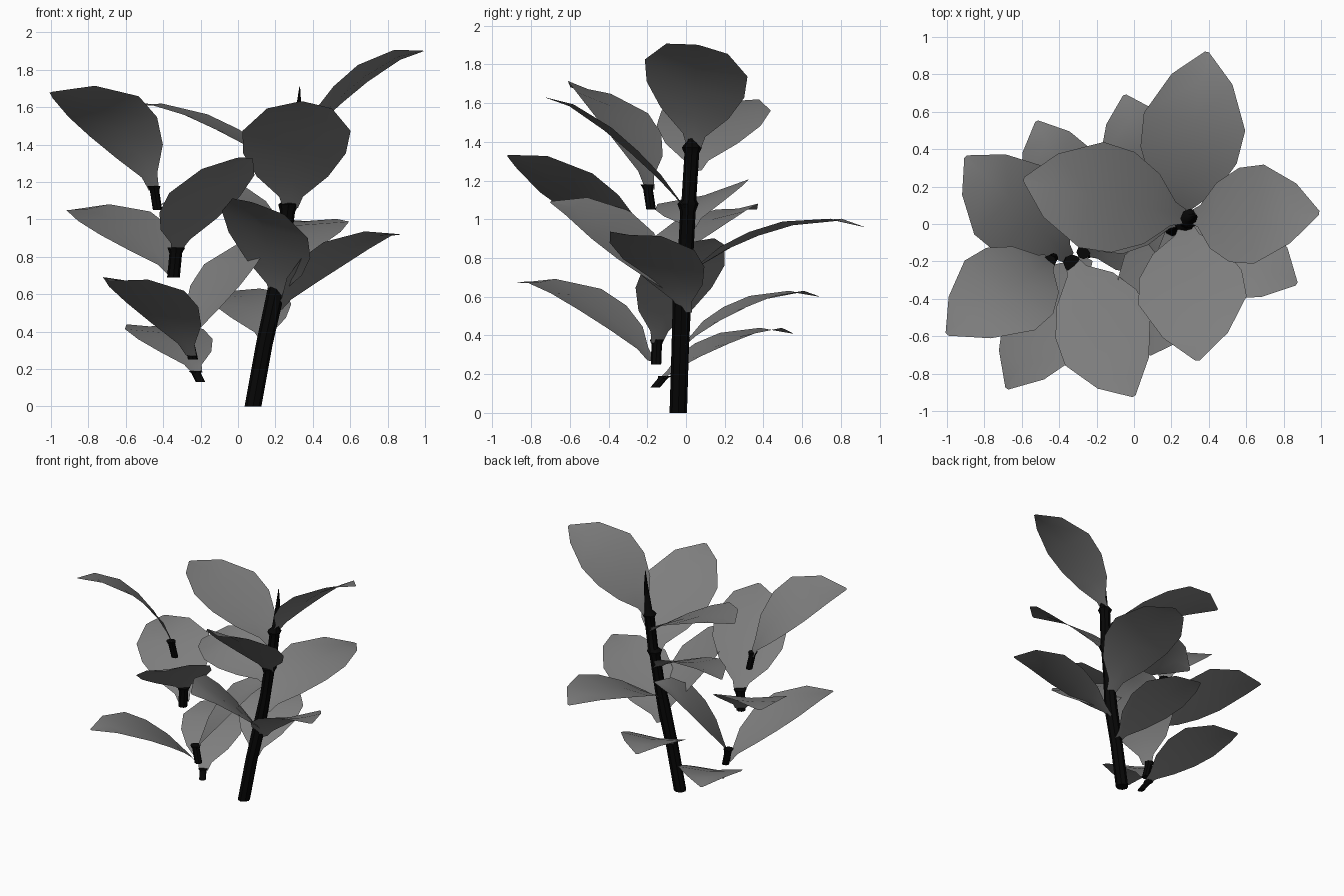
import bpy
import bmesh
import math
from mathutils import Vector

cube = bpy.data.objects.get("Cube")
if cube:
    bpy.data.objects.remove(cube, do_unlink=True)


def material(name, rgb):
    mat = bpy.data.materials.new(name)
    mat.use_nodes = True
    color = (*rgb, 1)
    mat.diffuse_color = color
    mat.node_tree.nodes["Principled BSDF"].inputs["Base Color"].default_value = color
    return mat


LEAF = material("leaf grey", (0.21, 0.21, 0.21))
STEM = material("stem black", (0.002, 0.002, 0.002))


def finish(bm, name, mat, angle):
    bmesh.ops.recalc_face_normals(bm, faces=bm.faces)
    mesh = bpy.data.meshes.new(name)
    bm.to_mesh(mesh)
    bm.free()
    mesh.materials.append(mat)
    obj = bpy.data.objects.new(name, mesh)
    bpy.context.collection.objects.link(obj)
    bpy.ops.object.select_all(action="DESELECT")
    obj.select_set(True)
    bpy.context.view_layer.objects.active = obj
    bpy.ops.object.shade_smooth_by_angle(angle=math.radians(angle))


# Place along the leaf, relative half width, extra rise before the drooping tip
OUTLINE = [(0, 0.14, 0), (0.08, 0.22, 0), (0.23, 0.66, 0), (0.42, 0.95, 0),
           (0.62, 1, 0.01), (0.86, 0.6, 0.02), (1, 0.04, 0)]


def leaf(name, base, tip, width, lift, roll=0):
    """Arched single-sheet blade; positive roll raises its right-hand edge."""
    base, tip = Vector(base), Vector(tip)
    flat = (tip - base).cross(Vector((0, 0, 1))).normalized()
    up = flat.cross(tip - base).normalized()
    angle = math.radians(roll)
    side = flat * math.cos(angle) + up * math.sin(angle)
    normal = up * math.cos(angle) - flat * math.sin(angle)
    control = (base + tip) / 2 + up * lift * 2
    bm = bmesh.new()
    previous = None
    for t, w, rise in OUTLINE:
        center = base * (1 - t) ** 2 + control * 2 * t * (1 - t) + tip * t * t
        center += up * rise
        half = side * w * width / 2
        fold = normal * 0.01 * w
        row = [bm.verts.new(p) for p in
               (center - half + fold, center - fold, center + half + fold)]
        if previous:
            for i in range(2):
                bm.faces.new((previous[i], previous[i + 1], row[i + 1], row[i]))
        previous = row
    finish(bm, name, LEAF, 60)


def stalk(name, rings, sides=8):
    """Tube through rings of (x, y, z, radius)."""
    bm = bmesh.new()
    loops = []
    for x, y, z, r in rings:
        loops.append([bm.verts.new((x + r * math.cos(math.tau * i / sides),
                                    y + r * math.sin(math.tau * i / sides), z))
                      for i in range(sides)])
    for a, b in zip(loops, loops[1:]):
        for i in range(sides):
            j = (i + 1) % sides
            bm.faces.new((a[i], a[j], b[j], b[i]))
    bm.faces.new(loops[0])
    bm.faces.new(loops[-1])
    finish(bm, name, STEM, 40)


# Main stem with flared nodes and a pointed shoot
stalk("main_stem", [
    (0.08, -0.04, 0, 0.045), (0.14, -0.03, 0.33, 0.045),
    (0.2, -0.02, 0.6, 0.048), (0.24, 0, 0.85, 0.04),
    (0.265, 0.01, 1.04, 0.04), (0.27, 0.01, 1.08, 0.055),
    (0.28, 0.015, 1.1, 0.038), (0.3, 0.03, 1.34, 0.038),
    (0.3, 0.03, 1.37, 0.052), (0.31, 0.03, 1.4, 0.028),
    (0.325, 0.04, 1.6, 0.014), (0.33, 0.04, 1.71, 0.002)])

# Short separate stalks carrying the side clusters
for name, low, high, r in [
        ("upper_stalk", (-0.43, -0.18, 1.05), (-0.45, -0.2, 1.18), 0.025),
        ("middle_stalk", (-0.345, -0.2, 0.69), (-0.33, -0.21, 0.85), 0.034),
        ("lower_stalk", (-0.24, -0.155, 0.25), (-0.27, -0.15, 0.38), 0.027),
        ("bottom_stalk", (-0.2, -0.16, 0.13), (-0.23, -0.11, 0.19), 0.025)]:
    low, high = Vector(low), Vector(high)
    neck = low.lerp(high, 0.8)
    stalk(name, [(*low, r), (*neck, r), (*high, r * 1.4)])

# Leaves of the main stem: base, tip, width, arch, roll
leaf("top_right_leaf", (0.31, 0.04, 1.37), (0.99, 0.06, 1.9), 0.54, 0.09, 12)
leaf("top_left_leaf", (0.27, 0.04, 1.25), (-0.59, 0.24, 1.61), 0.58, 0.08)
leaf("upper_front_leaf", (0.28, -0.01, 1.06), (0.34, -0.73, 1.63), 0.58, 0.06)
leaf("middle_left_leaf", (0.25, 0.02, 0.95), (-0.41, 0.14, 1.08), 0.5, 0.1, 15)
leaf("back_leaf", (0.23, 0.02, 0.72), (0.39, 0.92, 0.96), 0.55, 0.11)
leaf("lower_right_leaf", (0.22, 0, 0.52), (0.87, -0.32, 0.92), 0.5, 0.09, 5)
leaf("lower_front_leaf", (0.21, -0.03, 0.58), (0.08, -0.7, 1.09), 0.52, 0.08, 20)
leaf("low_back_leaf", (0.15, -0.01, 0.35), (-0.05, 0.69, 0.6), 0.46, 0.09)

# Leaves of the side stalks
leaf("far_left_leaf", (-0.45, -0.19, 1.16), (-1, -0.59, 1.68), 0.54, 0.14, -15)
leaf("cluster_front_leaf", (-0.33, -0.2, 0.83), (0, -0.92, 1.33), 0.54, 0.04, -12)
leaf("cluster_back_leaf", (-0.35, -0.18, 0.71), (-0.9, 0.36, 1.05), 0.53, 0.09, 6)
leaf("low_front_leaf", (-0.25, -0.18, 0.27), (-0.68, -0.88, 0.67), 0.48, 0.11, 3)
leaf("inner_leaf", (-0.25, -0.15, 0.36), (0.18, 0.14, 0.9), 0.5, 0.08)
leaf("bottom_back_leaf", (-0.22, -0.12, 0.18), (-0.52, 0.55, 0.41), 0.46, 0.08)
